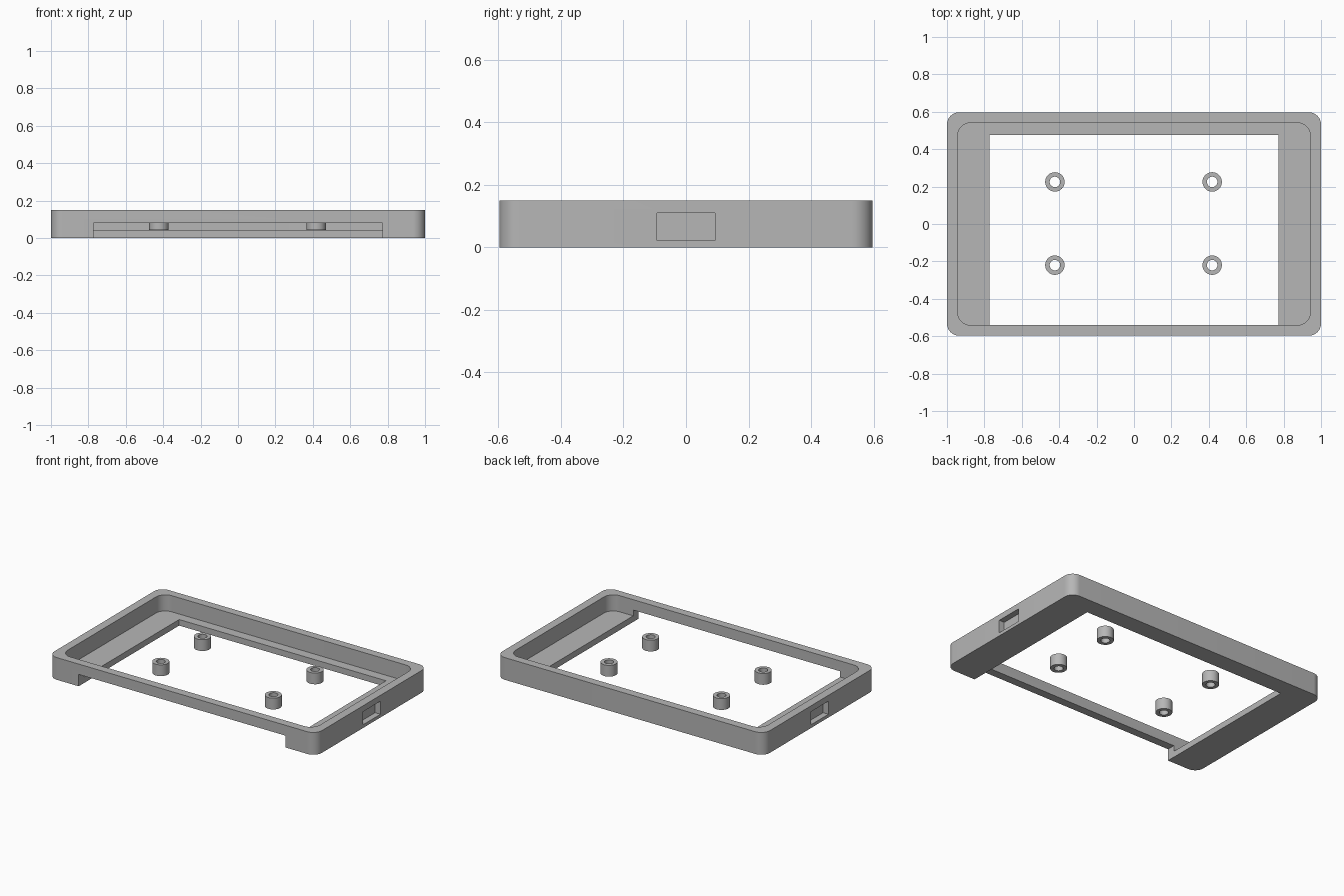
import bpy, bmesh, math

if "Cube" in bpy.data.objects:
    bpy.data.objects.remove(bpy.data.objects["Cube"])

grey = bpy.data.materials.new("light grey")
grey.diffuse_color = (0.47, 0.47, 0.47, 1)
grey.use_nodes = True
grey.node_tree.nodes["Principled BSDF"].inputs["Base Color"].default_value = grey.diffuse_color


def finish(name, bm):
    bmesh.ops.recalc_face_normals(bm, faces=bm.faces)
    me = bpy.data.meshes.new(name)
    bm.to_mesh(me)
    bm.free()
    ob = bpy.data.objects.new(name, me)
    bpy.context.collection.objects.link(ob)
    me.materials.append(grey)
    return ob


def block(name, x0, x1, y0, y1, z0, z1, radius=0):
    """Upright box with optionally rounded vertical corners."""
    pts = []
    steps = 12 if radius else 0
    corners = [(x1, y1, -1, -1), (x0, y1, 1, -1), (x0, y0, 1, 1), (x1, y0, -1, 1)]
    for i, (x, y, sx, sy) in enumerate(corners):
        for k in range(steps + 1):
            a = math.pi / 2 * (i + k / max(steps, 1))
            dx, dy = (math.cos(a), math.sin(a)) if radius else (0, 0)
            pts.append((x + radius * (sx + dx), y + radius * (sy + dy), z0))
    bm = bmesh.new()
    base = bm.faces.new([bm.verts.new(p) for p in pts])
    up = bmesh.ops.extrude_face_region(bm, geom=[base])["geom"]
    top = [v for v in up if isinstance(v, bmesh.types.BMVert)]
    bmesh.ops.translate(bm, verts=top, vec=(0, 0, z1 - z0))
    return finish(name, bm)


def smooth(ob):
    bpy.ops.object.select_all(action='DESELECT')
    ob.select_set(True)
    bpy.context.view_layer.objects.active = ob
    bpy.ops.object.shade_smooth_by_angle(angle=math.radians(30))


# Rounded case rim with a shallow floor ledge
case = block("case_frame", -1, 1, -0.597, 0.597, 0, 0.15, 0.065)
cutters = [
    block("inner_cavity", -0.943, 0.943, -0.541, 0.541, 0.041, 0.3, 0.07),
    # Floor window, running out under the front wall
    block("floor_window", -0.773, 0.773, -0.8, 0.476, -0.1, 0.08),
    # Blind pockets on both ends
    block("right_pocket", 0.96, 1.2, -0.092, 0.092, 0.022, 0.11),
    block("left_pocket", -1.2, -0.96, -0.092, 0.092, 0.022, 0.11),
]
bpy.context.view_layer.objects.active = case
for c in cutters:
    mod = case.modifiers.new(c.name, 'BOOLEAN')
    mod.operation = 'DIFFERENCE'
    mod.solver = 'EXACT'
    mod.object = c
    bpy.ops.object.modifier_apply(modifier=mod.name)
for c in cutters:
    bpy.data.objects.remove(c, do_unlink=True)
smooth(case)

# Hollow mounting posts
N = 32
for i, (cx, cy) in enumerate([(x, y) for x in (-0.423, 0.418) for y in (-0.22, 0.225)]):
    bm = bmesh.new()
    profile = [(0.052, 0.042), (0.052, 0.118), (0.028, 0.118), (0.028, 0.042)]
    rings = [[bm.verts.new((cx + r * math.cos(2 * math.pi * k / N),
                            cy + r * math.sin(2 * math.pi * k / N), z))
              for k in range(N)] for r, z in profile]
    for j in range(4):
        a, b = rings[j], rings[(j + 1) % 4]
        for k in range(N):
            m = (k + 1) % N
            bm.faces.new((a[k], a[m], b[m], b[k]))
    smooth(finish(f"mounting_post_{i + 1}", bm))
